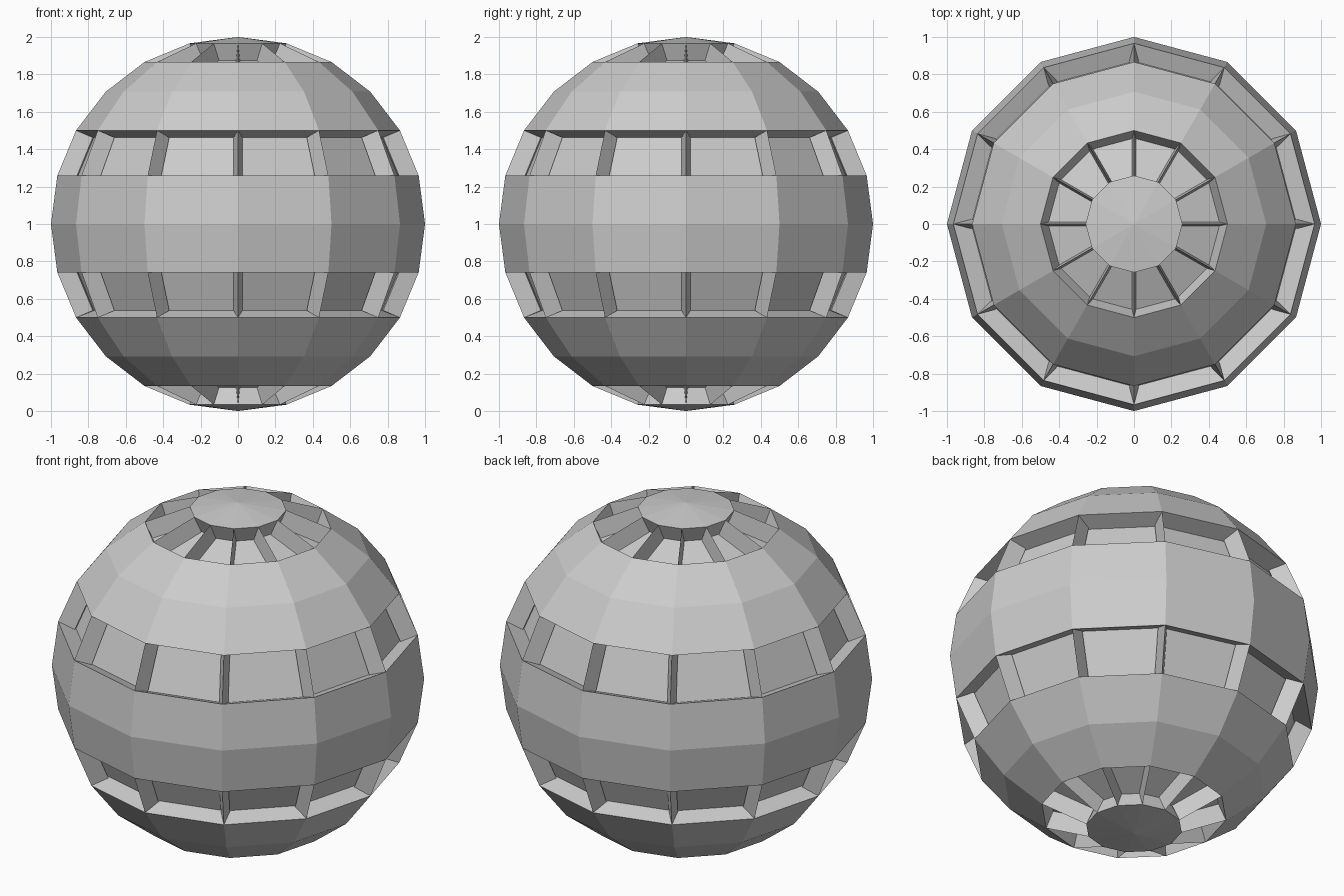
import bpy
import bmesh
from mathutils import Matrix

if "Cube" in bpy.data.objects:
    bpy.data.objects.remove(bpy.data.objects["Cube"])

RADIUS = 1.0
DEPTH = 0.10  # how far each panel is sunk


def sink_panel(bm, face):
    """Push one face inward along its normal, leaving walls around it."""
    top = list(face.verts)
    low = [bm.verts.new(v.co - face.normal * DEPTH) for v in top]
    bm.faces.remove(face)
    for i in range(len(top)):
        j = (i + 1) % len(top)
        bm.faces.new((top[i], top[j], low[j], low[i]))
    bm.faces.new(low)


# Twelve-sided, twelve-ring ball standing on the ground
bm = bmesh.new()
bmesh.ops.create_uvsphere(bm, u_segments=12, v_segments=12, radius=RADIUS,
                          matrix=Matrix.Translation((0, 0, RADIUS)))
bm.normal_update()

# Sunken panels: one ring near each pole and one either side of the equator band
panels = []
for f in bm.faces:
    h = abs(f.calc_center_median().z - RADIUS)
    if len(f.verts) == 4 and (0.87 < h < 0.96 or 0.27 < h < 0.48):
        panels.append(f)
for f in panels:
    sink_panel(bm, f)

mesh = bpy.data.meshes.new("panelled_ball")
bm.to_mesh(mesh)
bm.free()
ball = bpy.data.objects.new("panelled_ball", mesh)
bpy.context.collection.objects.link(ball)
